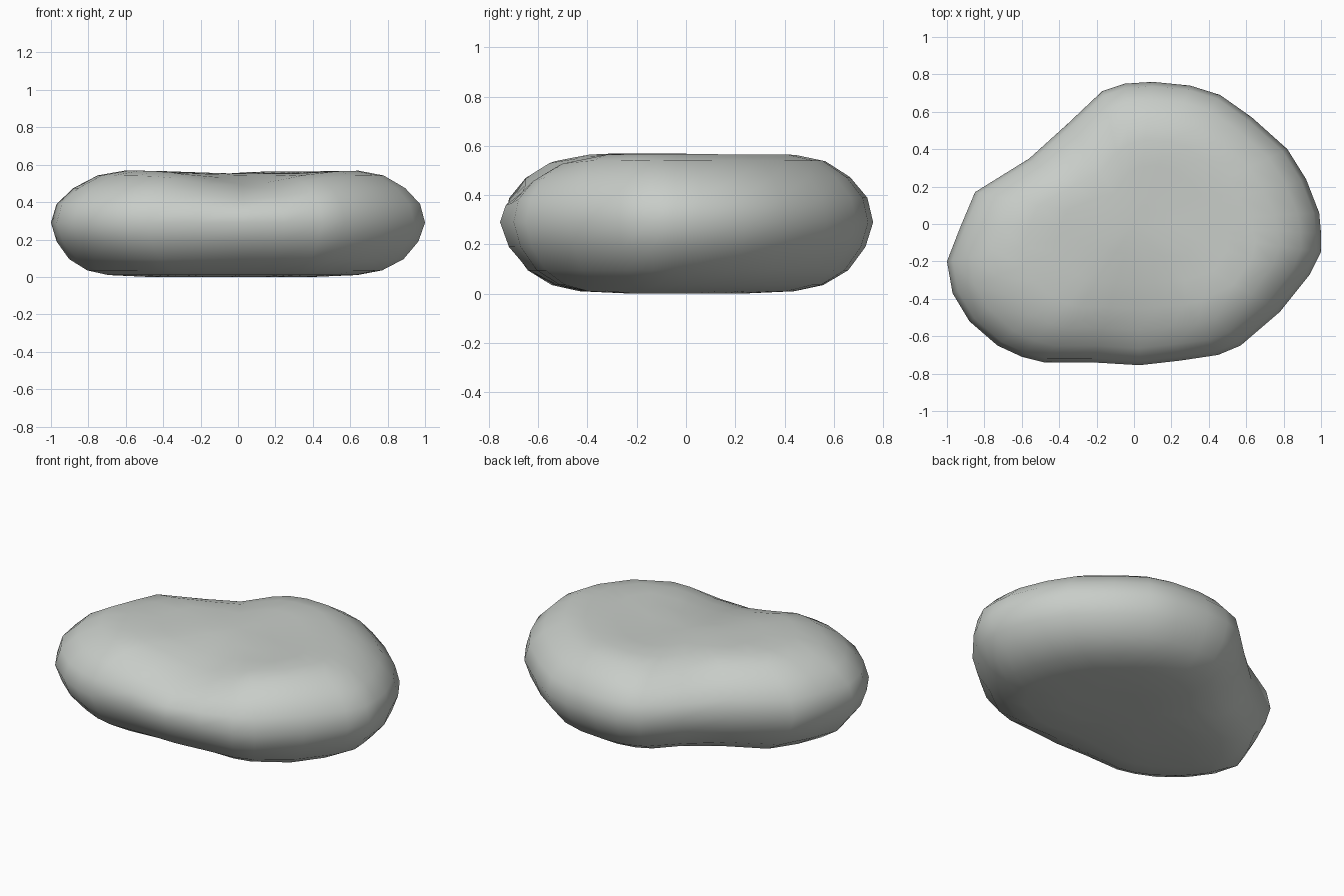
import bpy, bmesh, math

cube = bpy.data.objects.get("Cube")
if cube:
    bpy.data.objects.remove(cube, do_unlink=True)

# Stone outline seen from above, counter-clockwise
outline = [(1, -.05), (.99, .06), (.92, .24), (.82, .40), (.63, .57), (.46, .69),
           (.30, .74), (.10, .76), (-.05, .75), (-.17, .71), (-.35, .54), (-.56, .35),
           (-.85, .17), (-.93, -.02), (-1, -.20), (-.97, -.37), (-.88, -.52),
           (-.73, -.65), (-.60, -.71), (-.48, -.74), (-.22, -.74), (.03, -.755),
           (.25, -.73), (.45, -.70), (.57, -.65), (.78, -.47), (.94, -.27), (1, -.15)]

# Side profile: outline scale and height, bottom to top
profile = [(.3, 0), (.59, .01), (.74, .035), (.87, .095), (.96, .19), (1, .29),
           (.97, .39), (.88, .475), (.75, .543), (.6, .57), (.42, .57), (.2, .57)]
WAIST = .29


def bump(x, y, cx, cy, sx, sy):
    return math.exp(-((x - cx) / sx) ** 2 - ((y - cy) / sy) ** 2)


def fullness(x, y, z):
    """How blunt (positive) or pointed (negative) the rim is at an outline point."""
    full = .22 * bump(x, y, .85, -.42, .35, .4) - .22 * bump(x, y, -.3, .58, .3, .3)
    if z < WAIST:
        full += .28 * bump(x, y, -.95, -.12, .3, .3) - .2 * bump(x, y, .1, -.75, .35, .3)
    return full


def worn(x, y, z):
    """Press a shallow trough and a slight dish into the upper face."""
    upper = max(0, (z - WAIST) / .28)
    dent = .095 * bump(x, y, .05, -.64, .3, .36)
    dish = .015 * bump(x, y, .1, .05, .4, .4)
    notch = .045 * bump(x, y, -.32, .46, .24, .24)
    return x, y, z - upper * (dent + dish + notch)


def rim_point(x, y, s, z):
    s = 1 - (1 - s) * (1 - fullness(x, y, z))
    return worn(x * s, y * s, z)


bm = bmesh.new()
rings = [[bm.verts.new(rim_point(x, y, s, z)) for x, y in outline] for s, z in profile]
n = len(outline)
for low, high in zip(rings, rings[1:]):
    for i in range(n):
        j = (i + 1) % n
        bm.faces.new((low[i], low[j], high[j], high[i]))

# Close the underside and the top with fans
for ring, z in ((rings[0], 0), (rings[-1], profile[-1][1])):
    hub = bm.verts.new(worn(0, 0, z))
    for i in range(n):
        bm.faces.new((ring[i], ring[(i + 1) % n], hub))
bmesh.ops.recalc_face_normals(bm, faces=bm.faces)
for face in bm.faces:
    face.smooth = True

mesh = bpy.data.meshes.new("stone")
bm.to_mesh(mesh)
bm.free()
stone = bpy.data.objects.new("stone", mesh)
bpy.context.collection.objects.link(stone)

# Pale grey stone colour
grey = bpy.data.materials.new("pale grey stone")
grey.use_nodes = True
colour = (.58, .61, .58, 1)
grey.diffuse_color = colour
grey.node_tree.nodes["Principled BSDF"].inputs["Base Color"].default_value = colour
mesh.materials.append(grey)
